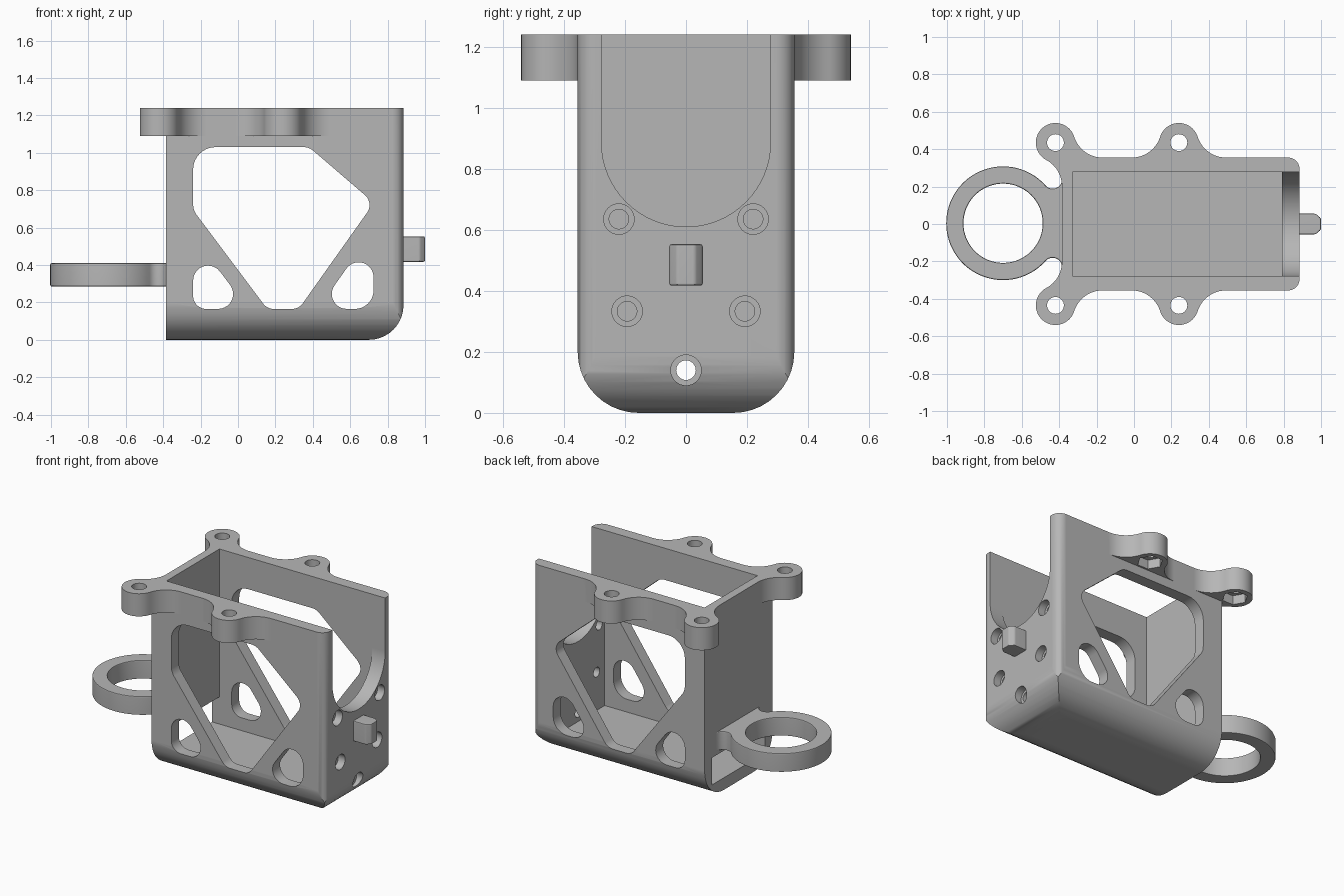
import bpy, bmesh
from math import atan2, cos, sin, pi, sqrt, tan, radians
from mathutils import Vector

if "Cube" in bpy.data.objects:
    bpy.data.objects.remove(bpy.data.objects["Cube"])

GREY = (0.47, 0.47, 0.47, 1)
mat = bpy.data.materials.new("plain grey")
mat.use_nodes = True
mat.diffuse_color = GREY
mat.node_tree.nodes["Principled BSDF"].inputs["Base Color"].default_value = GREY

# Main sizes
BACK, FRONT, SIDE, TOP = -0.385, 0.885, 0.355, 1.24
INNER = 0.277


def arc(c, r, a0, a1, n=12):
    return [(c[0] + r * cos(a0 + (a1 - a0) * i / n),
             c[1] + r * sin(a0 + (a1 - a0) * i / n)) for i in range(n + 1)]


def circle(c, r, n=48):
    return arc(c, r, 0, 2 * pi, n)[:-1]


def angle(a, b):
    return atan2(b[1] - a[1], b[0] - a[0])


def rounded(corners, n=10):
    """Polygon from (u, v, radius) corners; radius 0 stays sharp."""
    out = []
    for i, (u, v, r) in enumerate(corners):
        p = Vector((u, v))
        if not r:
            out.append((u, v))
            continue
        d0 = (Vector(corners[i - 1][:2]) - p).normalized()
        d1 = (Vector(corners[(i + 1) % len(corners)][:2]) - p).normalized()
        half = d0.angle(d1) / 2
        c = p + (d0 + d1).normalized() * (r / sin(half))
        a0 = angle(c, p + d0 * (r / tan(half)))
        a1 = angle(c, p + d1 * (r / tan(half)))
        sweep = (a1 - a0 + pi) % (2 * pi) - pi
        out += arc(c, r, a0, a0 + sweep, n)
    return out


def prism(name, pts, axis, lo, hi):
    """Extrude a flat outline along an axis."""
    place = {"x": lambda u, v: (lo, u, v),
             "y": lambda u, v: (u, lo, v),
             "z": lambda u, v: (u, v, lo)}[axis]
    bm = bmesh.new()
    face = bm.faces.new([bm.verts.new(place(u, v)) for u, v in pts])
    ext = bmesh.ops.extrude_face_region(bm, geom=[face])
    move = Vector([(hi - lo) * (axis == a) for a in "xyz"])
    bmesh.ops.translate(bm, vec=move, verts=[
        g for g in ext["geom"] if isinstance(g, bmesh.types.BMVert)])
    bmesh.ops.recalc_face_normals(bm, faces=bm.faces)
    mesh = bpy.data.meshes.new(name)
    bm.to_mesh(mesh)
    bm.free()
    mesh.materials.append(mat)
    ob = bpy.data.objects.new(name, mesh)
    bpy.context.collection.objects.link(ob)
    return ob


def activate(ob):
    bpy.ops.object.select_all(action="DESELECT")
    ob.select_set(True)
    bpy.context.view_layer.objects.active = ob


def combine(target, other, operation="DIFFERENCE"):
    activate(target)
    mod = target.modifiers.new("combine", "BOOLEAN")
    mod.operation, mod.solver, mod.object = operation, "EXACT", other
    bpy.ops.object.modifier_apply(modifier=mod.name)
    bpy.data.objects.remove(other)


def cut(target, pts, axis, lo, hi):
    combine(target, prism("cutter", pts, axis, lo, hi))


def box(u0, u1, v0, v1):
    return [(u0, v0), (u1, v0), (u1, v1), (u0, v1)]


def finish(ob, bevel=0):
    activate(ob)
    if bevel:
        mod = ob.modifiers.new("soft_edges", "BEVEL")
        mod.width, mod.segments, mod.angle_limit = bevel, 2, radians(40)
        bpy.ops.object.modifier_apply(modifier=mod.name)
    bpy.ops.object.shade_smooth_by_angle(angle=radians(30))
    ob.modifiers.new("weighted_normals", "WEIGHTED_NORMAL").keep_sharp = True


# Outer shell: three rounded profiles intersected
body = prism("bracket_body", rounded([(-SIDE, 0, 0.2), (SIDE, 0, 0.2),
                                      (SIDE, TOP, 0), (-SIDE, TOP, 0)]), "x", BACK, FRONT)
combine(body, prism("side_profile", rounded([(BACK - 0.1, 0, 0), (FRONT, 0, 0.185),
        (FRONT, 1.4, 0), (BACK - 0.1, 1.4, 0)]), "y", -1, 1), "INTERSECT")
combine(body, prism("plan_profile", rounded([(BACK - 0.1, -0.5, 0), (BACK - 0.1, 0.5, 0),
        (BACK, SIDE, 0), (FRONT, SIDE, 0.06), (FRONT, -SIDE, 0.06),
        (BACK, -SIDE, 0)]), "z", -1, 2), "INTERSECT")

# Screw ears flared into the walls
EAR_R, FLARE, EAR_Y, EAR_Z = 0.105, 0.16, 0.435, 1.09
reach = EAR_R + FLARE
dx = sqrt(reach ** 2 - (SIDE + FLARE - EAR_Y) ** 2)
ears = (-0.42, 0.24)


def ear_outline(x, corner):
    c = (x, EAR_Y)
    right = (x + dx, SIDE + FLARE)
    if corner:
        left_x = BACK - FLARE
        left = (left_x, EAR_Y - sqrt(reach ** 2 - (left_x - x) ** 2))
        end, close = 0, [(BACK + 0.035, left[1]), (BACK + 0.035, SIDE - 0.035)]
    else:
        left = (x - dx, SIDE + FLARE)
        end, close = -pi / 2, [(x - dx, SIDE - 0.035)]
    a0, a1 = angle(c, right), angle(c, left) % (2 * pi)
    return (arc(right, FLARE, -pi / 2, a0 - pi)
            + arc(c, EAR_R, a0, a1, 30)[1:-1]
            + arc(left, FLARE, a1 - pi, end)
            + close + [(x + dx, SIDE - 0.035)])


for s in (1, -1):
    for x in ears:
        pts = [(u, v * s) for u, v in ear_outline(x, x < 0)]
        combine(body, prism("ear", pts, "z", EAR_Z, TOP), "UNION")

# Bolt holes with hexagonal nut pockets below
for s in (1, -1):
    for x in ears:
        cut(body, circle((x, s * EAR_Y), 0.045, 32), "z", 1, 1.4)
        cut(body, circle((x, s * EAR_Y), 0.078, 6), "z", 1, EAR_Z + 0.06)

# Cavity, low slot in the back wall and round-bottomed front cutout
cut(body, box(-0.33, 0.79, -INNER, INNER), "z", 0.08, 1.5)
cut(body, box(-INNER, INNER, 0.08, 0.26), "x", -0.6, -0.3)
cut(body, arc((0, 0.61 + INNER), INNER, -pi, 0, 32) + [(INNER, 1.5), (-INNER, 1.5)],
    "x", 0.7, 1.1)

# Windows through both side walls
windows = [
    [(-0.24, 1.03, 0.12), (-0.24, 0.693, 0.1), (0.156, 0.165, 0.07),
     (0.325, 0.165, 0.07), (0.727, 0.732, 0.07), (0.38, 1.03, 0.08)],
    [(-0.24, 0.165, 0.07), (0.054, 0.165, 0.08), (-0.24, 0.556, 0.08)],
    [(0.725, 0.165, 0.1), (0.427, 0.165, 0.08), (0.725, 0.586, 0.08)],
]
for w in windows:
    cut(body, rounded(w), "y", -1, 1)

# Counterbored screw holes in the front wall
for y, z in [(-0.22, 0.635), (0.22, 0.635), (-0.193, 0.333), (0.193, 0.333), (0, 0.14)]:
    cut(body, circle((y, z), 0.05, 32), "x", 0.835, 1.1)
    cut(body, circle((y, z), 0.032, 32), "x", 0.7, 1.1)
finish(body)

# Ring blended into the back wall
RING, R, BLEND = (-0.7, 0.004), 0.304, 0.05
bx = BACK - BLEND
by = sqrt((R + BLEND) ** 2 - (bx - RING[0]) ** 2)
upper, lower = (bx, RING[1] + by), (bx, RING[1] - by)
a = angle(RING, upper)
outline = (arc(upper, BLEND, 0, a - pi) + arc(RING, R, a, 2 * pi - a, 64)[1:-1]
           + arc(lower, BLEND, pi - a, 0)
           + [(BACK + 0.03, lower[1]), (BACK + 0.03, upper[1])])
ring = prism("cable_ring", outline, "z", 0.285, 0.41)
cut(ring, circle(RING, 0.212, 64), "z", 0, 1)
finish(ring, 0.008)

# Locating peg on the front wall
peg = prism("front_peg", [(0.85, -0.055), (0.972, -0.055), (1, -0.03),
                          (1, 0.03), (0.972, 0.055), (0.85, 0.055)], "z", 0.417, 0.553)
finish(peg, 0.008)
